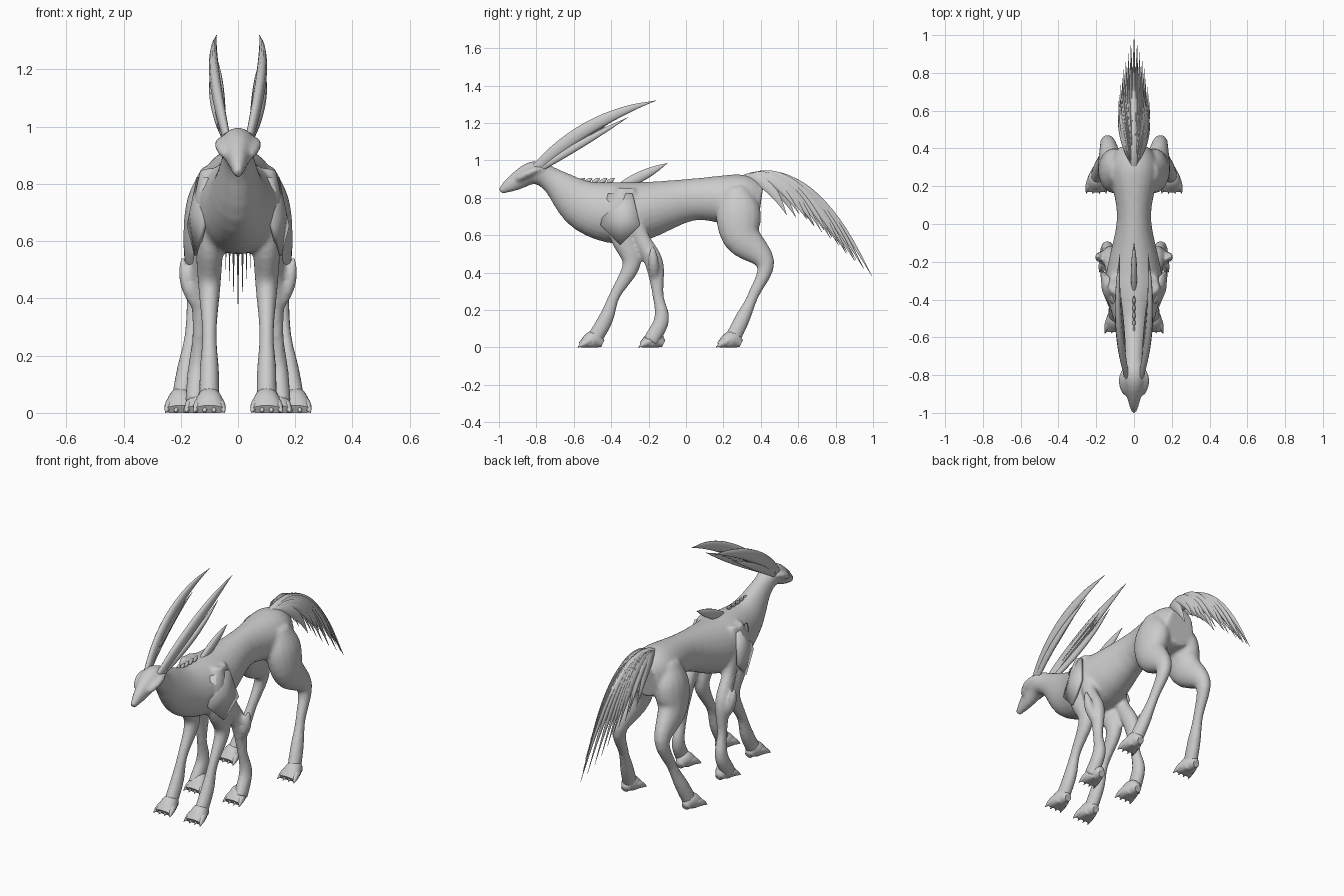
import bpy, bmesh, math, random
from mathutils import Vector

random.seed(4)
if "Cube" in bpy.data.objects:
    bpy.data.objects.remove(bpy.data.objects["Cube"])

HIDE = (0.6, 0.6, 0.6, 1)
grey = bpy.data.materials.new("hide grey")
grey.use_nodes = True
grey.diffuse_color = HIDE
grey.node_tree.nodes["Principled BSDF"].inputs["Base Color"].default_value = HIDE

SIDES = {"left": 1, "right": -1}


def ring(y, z, wide, deep, x=0):
    """One cross-section: centre, sideways radius and radius along the depth."""
    return Vector((x, y, z, wide, deep))


def spline(rings, steps):
    """Catmull-Rom refinement, so a few rings give a flowing shape."""
    first, last = rings[0] * 2 - rings[1], rings[-1] * 2 - rings[-2]
    keys = [first, *rings, last]
    path = []
    for before, start, end, after in zip(keys, keys[1:], keys[2:], keys[3:]):
        leave, arrive = (end - before) / 2, (after - start) / 2
        for k in range(steps):
            t = k / steps
            ease = t * t * (3 - 2 * t)
            path.append(start.lerp(end, ease)
                        + leave * t * (1 - t) ** 2 - arrive * t * t * (1 - t))
    return path + [rings[-1]]


def loft(bm, rings, sides=16, steps=5):
    """Closed tube through the rings, each square to the path."""
    path = spline(rings, steps)
    centres = [Vector(r[:3]) for r in path]
    loops = []
    for i, section in enumerate(path):
        ahead = centres[min(i + 1, len(path) - 1)]
        behind = centres[max(i - 1, 0)]
        along = (ahead - behind).normalized()
        across = Vector((1, 0, 0))
        across = (across - along * across.dot(along)).normalized()
        up = along.cross(across)
        wide, deep = (max(radius, 0.001) for radius in section[3:])
        loop = []
        for k in range(sides):
            angle = math.tau * k / sides
            offset = across * wide * math.cos(angle) + up * deep * math.sin(angle)
            loop.append(bm.verts.new(centres[i] + offset))
        loops.append(loop)
    for low, high in zip(loops, loops[1:]):
        for k in range(sides):
            bm.faces.new((low[k - 1], low[k], high[k], high[k - 1]))
    bm.faces.new(loops[0])
    bm.faces.new(loops[-1])


def blade(bm, start, tip, bow, wide, deep, sides=10):
    """Bowed spike that swells past its base and tapers to a point."""
    rings = []
    for k in range(7):
        t = k / 6
        centre = Vector(start).lerp(Vector(tip), t) + Vector(bow) * 4 * t * (1 - t)
        swell = (1 - t) * (0.6 + 2 * t)
        rings.append(ring(centre.y, centre.z, wide * swell, deep * swell, centre.x))
    loft(bm, rings, sides, steps=3)


def mirror_x(bm):
    """Flip the part to the other side."""
    for v in bm.verts:
        v.co.x = -v.co.x


def finish(name, bm, angle=60):
    bmesh.ops.recalc_face_normals(bm, faces=bm.faces[:])
    mesh = bpy.data.meshes.new(name)
    bm.to_mesh(mesh)
    bm.free()
    mesh.materials.append(grey)
    ob = bpy.data.objects.new(name, mesh)
    bpy.context.collection.objects.link(ob)
    bpy.ops.object.select_all(action="DESELECT")
    ob.select_set(True)
    bpy.context.view_layer.objects.active = ob
    bpy.ops.object.shade_smooth_by_angle(angle=math.radians(angle))
    return ob


def leg(bm, side, thigh, hip_x, foot_x, sway):
    """All legs share joint heights; sway gives the y of each joint."""
    heights = (0.85, 0.73, 0.59, 0.45, 0.28, 0.15, 0.03)
    girths = (thigh * 0.6, thigh, thigh * 0.9, 0.04, 0.026, 0.034, 0.036)
    rings = []
    for k, (y, z, girth) in enumerate(zip(sway, heights, girths)):
        x = hip_x + (foot_x - hip_x) * k / (len(sway) - 1)
        rings.append(ring(y, z, girth, girth * (1 + 6 * girth), x * side))
    loft(bm, rings)


def foot(name, side, x, y):
    """Flared wedge with four close toes, flat underneath."""
    bm = bmesh.new()
    loft(bm, [ring(y + 0.07, 0.02, wide=0.02, deep=0.02, x=x),
              ring(y + 0.02, 0.04, wide=0.045, deep=0.05, x=x),
              ring(y - 0.05, 0.01, wide=0.055, deep=0.018, x=x)])
    for toe in (-1.5, -0.5, 0.5, 1.5):
        splay = toe * 0.03
        blade(bm, start=(x + splay / 2, y + 0.03, 0.045),
              tip=(x + splay * 1.2, y - 0.065, 0), bow=(0, 0, 0.005), wide=0.022, deep=0.025)
    for v in bm.verts:
        v.co.z = max(v.co.z, 0)
    if side < 0:
        mirror_x(bm)
    finish(name, bm)


# Head, neck and torso in one sweep, with legs and brows blended in
bm = bmesh.new()
loft(bm, [ring(y=-0.995, z=0.835, wide=0.014, deep=0.018),
          ring(y=-0.92, z=0.88, wide=0.036, deep=0.045),
          ring(y=-0.81, z=0.935, wide=0.06, deep=0.062),
          ring(y=-0.71, z=0.89, wide=0.055, deep=0.07),
          ring(y=-0.53, z=0.755, wide=0.1, deep=0.14),
          ring(y=-0.3, z=0.72, wide=0.15, deep=0.165),
          ring(y=0.03, z=0.79, wide=0.09, deep=0.112),
          ring(y=0.28, z=0.785, wide=0.13, deep=0.14),
          ring(y=0.4, z=0.77, wide=0.09, deep=0.11)], sides=24)
for s in SIDES.values():
    leg(bm, s, thigh=0.08, hip_x=0.08, foot_x=0.2, sway=(0.27, 0.28, 0.3, 0.425, 0.36, 0.3, 0.24))
    leg(bm, s, thigh=0.055, hip_x=0.1, foot_x=0.1, sway=(-0.33, -0.35, -0.34, -0.29, -0.38, -0.43, -0.5))
    leg(bm, s, thigh=0.04, hip_x=0.1, foot_x=0.15, sway=(-0.3, -0.28, -0.24, -0.17, -0.15, -0.13, -0.19))
    # Elbow spur of the middle leg
    blade(bm, start=(0.15 * s, -0.17, 0.38), tip=(0.195 * s, -0.18, 0.56),
          bow=(0.01 * s, 0, 0), wide=0.03, deep=0.035)
    blade(bm, start=(0.045 * s, -0.9, 0.9), tip=(0.05 * s, -0.75, 0.96),
          bow=(0.015 * s, 0, 0.01), wide=0.024, deep=0.024)
body = finish("body_and_legs", bm, angle=180)
remesh = body.modifiers.new("blend limbs", "REMESH")
remesh.mode, remesh.voxel_size, remesh.use_smooth_shade = "VOXEL", 0.011, True
soften = body.modifiers.new("soften", "SMOOTH")
soften.factor, soften.iterations = 0.5, 4

for side, s in SIDES.items():
    foot(f"{side}_front_foot", s, x=0.1, y=-0.515)
    foot(f"{side}_middle_foot", s, x=0.13, y=-0.19)
    foot(f"{side}_hind_foot", s, x=0.2, y=0.225)

    # Swept horns: a long blade, a shorter one below, ragged fibres between
    bm = bmesh.new()
    blade(bm, start=(0.04 * s, -0.8, 0.96), tip=(0.075 * s, -0.16, 1.32),
          bow=(0.025 * s, -0.02, 0.045), wide=0.023, deep=0.045)
    finish(f"{side}_horn", bm)
    bm = bmesh.new()
    blade(bm, start=(0.045 * s, -0.77, 0.96), tip=(0.085 * s, -0.31, 1.23),
          bow=(0.02 * s, 0, 0.005), wide=0.018, deep=0.025)
    finish(f"{side}_lower_horn", bm)
    bm = bmesh.new()
    for k in range(7):
        lift = k * 0.011
        x = random.uniform(0.065, 0.1) * s
        blade(bm, start=(x * 0.7, -0.74 + lift, 0.99 + lift), tip=(x, -0.45 + lift, 1.16 + lift),
              bow=(0, 0, 0.01), wide=0.008, deep=0.018, sides=6)
    finish(f"{side}_horn_fibres", bm)

    # Five-sided shoulder plate, point down and flared at the back
    bm = bmesh.new()
    hub = bm.verts.new((0.162 * s, -0.35, 0.7))
    rim = []
    for k in range(5):
        angle = math.tau * k / 5 - math.pi / 2
        dy, dz = 0.11 * math.cos(angle), 0.15 * math.sin(angle)
        rim.append(bm.verts.new(((0.145 + dy / 4 - max(dz, 0) / 5) * s, dy - 0.35, dz + 0.7)))
    for k in range(5):
        bm.faces.new((hub, rim[k - 1], rim[k]))
    plate = finish(f"{side}_shoulder_plate", bm, angle=30)
    thickness = plate.modifiers.new("thickness", "SOLIDIFY")
    thickness.thickness, thickness.offset = 0.016, 0

# Back fin and the row of mane knobs
bm = bmesh.new()
blade(bm, start=(0, -0.35, 0.86), tip=(0, -0.1, 0.985), bow=(0, 0, 0), wide=0.02, deep=0.035)
finish("back_fin", bm)
bm = bmesh.new()
for k in range(6):
    y = -0.6 + k * 0.04
    blade(bm, start=(0, y - 0.02, 0.88), tip=(0, y + 0.02, 0.905), bow=(0, 0, 0), wide=0.01, deep=0.015)
finish("mane_knobs", bm)

# Plumed tail: solid root and strands whose tips run along a falling line
bm = bmesh.new()
blade(bm, start=(0, 0.27, 0.88), tip=(0, 0.77, 0.75), bow=(0, 0, 0.08), wide=0.035, deep=0.045)
finish("tail_root", bm)
bm = bmesh.new()
STRANDS = 10
for k in range(STRANDS + 1):
    f = k / STRANDS
    for s in SIDES.values():
        spread = 0.085 * (1 - f ** 2) * s
        ragged = random.uniform(-0.02, 0.02) * (1 - f)
        blade(bm, start=(spread / 5, 0.33, 0.9),
              tip=(spread, 0.55 + 0.445 * f + ragged, 0.72 - 0.34 * f ** 1.3 + ragged),
              bow=(spread / 8, 0, 0.06 + 0.13 * f),
              wide=0.013, deep=random.uniform(0.025, 0.038), sides=8)
finish("tail_strands", bm)
